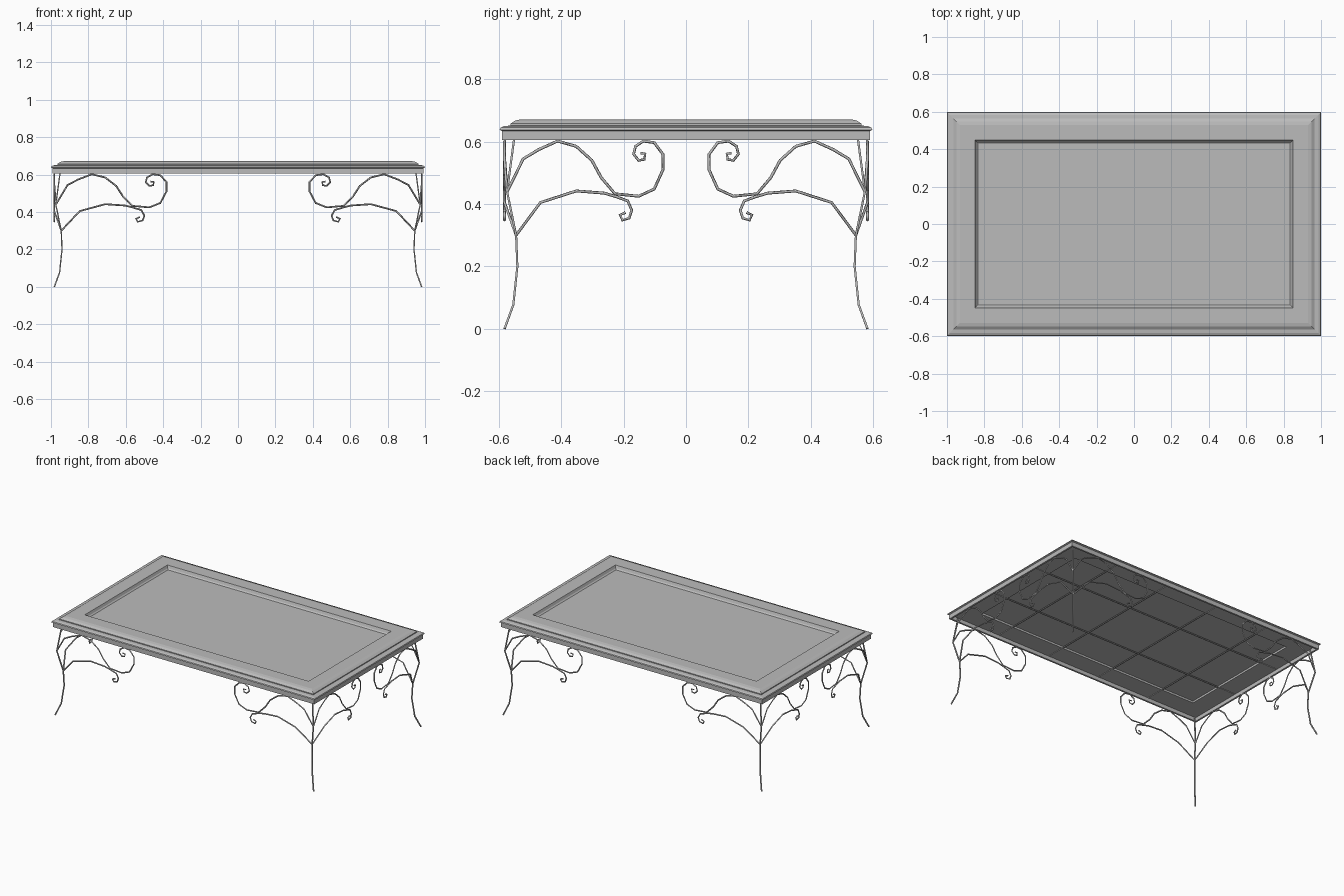
import bpy
import bmesh

old = bpy.data.objects.get("Cube")
if old:
    bpy.data.objects.remove(old)


def make_material(name, value):
    mat = bpy.data.materials.new(name)
    mat.use_nodes = True
    colour = (value, value, value, 1)
    mat.diffuse_color = colour
    mat.node_tree.nodes["Principled BSDF"].inputs["Base Color"].default_value = colour
    return mat


grey = make_material("plain grey", 0.5)


def finish(name, bm):
    bmesh.ops.recalc_face_normals(bm, faces=bm.faces)
    mesh = bpy.data.meshes.new(name)
    bm.to_mesh(mesh)
    bm.free()
    mesh.materials.append(grey)
    obj = bpy.data.objects.new(name, mesh)
    bpy.context.collection.objects.link(obj)
    return obj


# Moulded table top: rectangles at (inset, height), joined into a closed shell
profile = [(0.165, 0.648), (0.157, 0.655), (0.15, 0.672), (0.07, 0.672),
           (0.05, 0.668), (0.035, 0.658), (0.035, 0.652), (0.014, 0.65),
           (0.003, 0.645), (0, 0.638), (0.008, 0.634), (0.008, 0.605),
           (0.02, 0.605), (0.02, 0.63), (0.15, 0.63), (0.15, 0.643)]
bm = bmesh.new()
rings = []
for inset, z in profile:
    x, y = 1 - inset, 0.598 - inset
    rings.append([bm.verts.new((sx * x, sy * y, z))
                  for sx, sy in ((-1, -1), (1, -1), (1, 1), (-1, 1))])
for a, b in zip(rings, rings[1:]):
    for i in range(4):
        j = (i + 1) % 4
        bm.faces.new((a[i], a[j], b[j], b[i]))
bm.faces.new(rings[0])
bm.faces.new(rings[-1])
finish("table_top", bm)


# Slim support bars beneath the panel
def bar(name, centre, size):
    bm = bmesh.new()
    bmesh.ops.create_cube(bm, size=1)
    bmesh.ops.scale(bm, vec=size, verts=bm.verts)
    bmesh.ops.translate(bm, vec=centre, verts=bm.verts)
    finish(name, bm)


for i, x in enumerate((-0.6, -0.2, 0.2, 0.6)):
    bar(f"cross_bar_{i + 1}", (x, 0, 0.629), (0.007, 1.15, 0.006))
for i, y in enumerate((-0.2, 0.2)):
    bar(f"long_bar_{i + 1}", (0, y, 0.629), (1.95, 0.007, 0.006))


# Wrought iron: paths are measured inward from each corner
LEG = [(0, 0), (0.028, 0.077), (0.041, 0.2), (0.037, 0.3), (0.008, 0.44), (0.03, 0.605)]
UPPER = [(0.06, 0.545), (0.11, 0.575), (0.17, 0.602), (0.23, 0.585), (0.28, 0.54),
         (0.31, 0.485), (0.354, 0.433), (0.43, 0.425), (0.48, 0.448),
         (0.508, 0.51), (0.508, 0.56), (0.48, 0.597), (0.445, 0.602),
         (0.42, 0.585), (0.414, 0.56), (0.43, 0.54), (0.448, 0.543),
         (0.451, 0.561), (0.436, 0.563)]
LOWER = [(0.115, 0.405), (0.23, 0.442), (0.32, 0.435), (0.36, 0.423),
         (0.395, 0.41), (0.408, 0.38), (0.4, 0.355), (0.378, 0.348),
         (0.37, 0.365), (0.388, 0.373)]


def iron(name, points, sx, sy):
    curve = bpy.data.curves.new(name, "CURVE")
    curve.dimensions = "3D"
    curve.bevel_depth = 0.0048
    curve.bevel_resolution = 0
    curve.use_fill_caps = True
    spline = curve.splines.new("POLY")
    spline.points.add(len(points) - 1)
    for p, (dx, dy, z) in zip(spline.points, points):
        p.co = (sx * (0.982 - dx), sy * (0.582 - dy), z, 1)
    curve.materials.append(grey)
    bpy.context.collection.objects.link(bpy.data.objects.new(name, curve))


STRETCH = 1.18   # the long sides carry wider scrolls
for sx, side in ((1, "left"), (-1, "right")):
    for sy, end in ((-1, "front"), (1, "back")):
        corner = f"{end}_{side}"
        iron(corner + "_leg", [(d, d, z) for d, z in LEG], sx, sy)
        for label, path, root in (("upper", UPPER, LEG[4]), ("lower", LOWER, LEG[3])):
            start = (root[0], root[0], root[1])
            along_x = [start] + [(d * STRETCH, 0, z) for d, z in path]
            along_y = [start] + [(0, d, z) for d, z in path]
            iron(f"{corner}_{label}_long_scroll", along_x, sx, sy)
            iron(f"{corner}_{label}_short_scroll", along_y, sx, sy)
